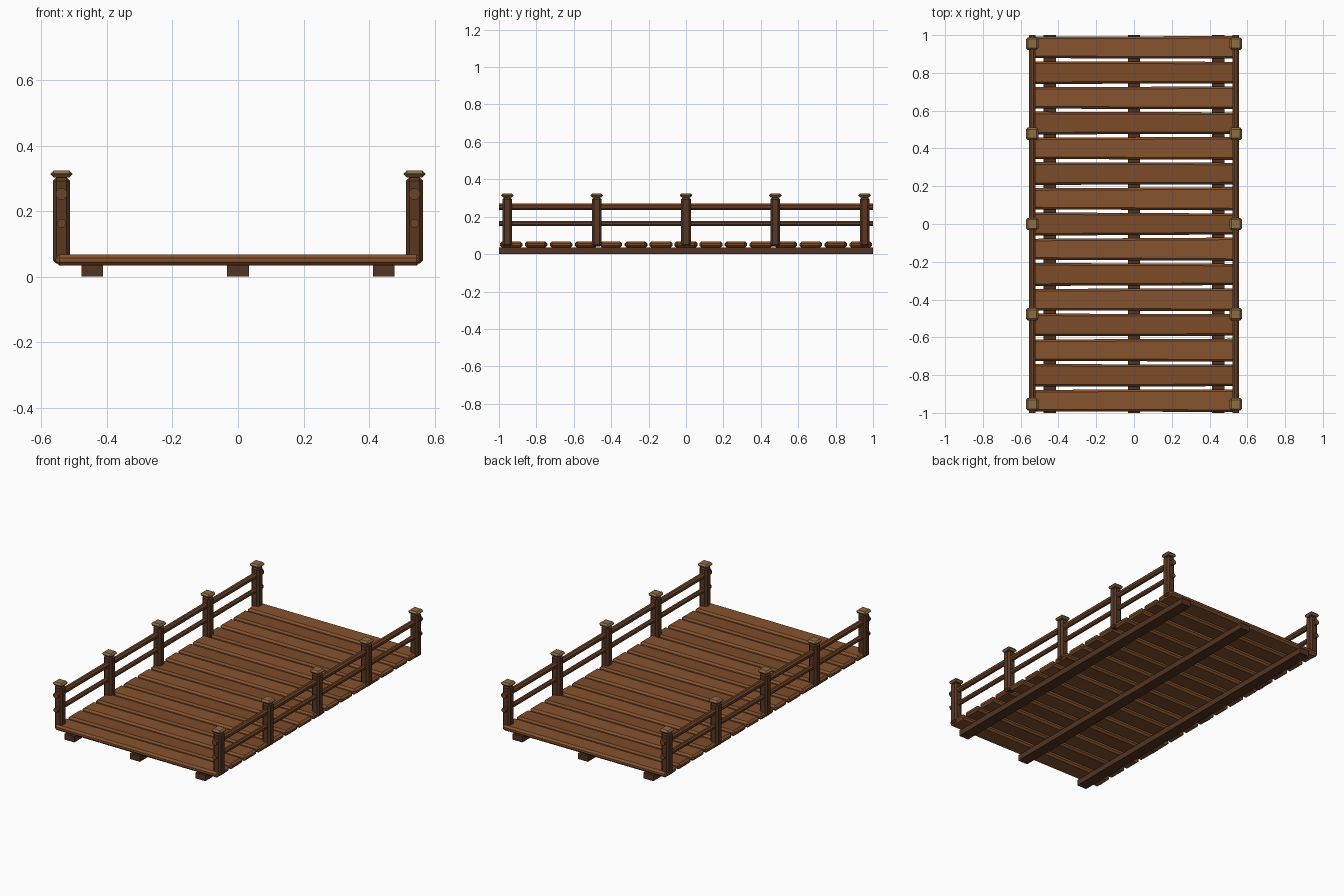
import bpy, bmesh, math, random
from mathutils import Matrix

if "Cube" in bpy.data.objects:
    bpy.data.objects.remove(bpy.data.objects["Cube"])

random.seed(4)

def material(name, rgb):
    m = bpy.data.materials.new(name)
    m.diffuse_color = (*rgb, 1)
    m.use_nodes = True
    m.node_tree.nodes["Principled BSDF"].inputs["Base Color"].default_value = m.diffuse_color
    return m

PLANK_A = material("plank_wood", (0.24, 0.085, 0.026))
PLANK_B = material("plank_wood_dark", (0.20, 0.072, 0.023))
POST = material("post_wood", (0.095, 0.038, 0.017))
JOIST = material("joist_wood", (0.085, 0.033, 0.015))
RAIL = material("rail_wood", (0.15, 0.055, 0.021))
CAP = material("cap_wood", (0.27, 0.15, 0.055))

def finish(bm, name, mat, loc):
    bmesh.ops.recalc_face_normals(bm, faces=bm.faces)
    me = bpy.data.meshes.new(name)
    bm.to_mesh(me)
    bm.free()
    me.materials.append(mat)
    ob = bpy.data.objects.new(name, me)
    ob.location = loc
    bpy.context.collection.objects.link(ob)
    return ob

def box(name, size, loc, mat, chamfer=0, shape=None):
    """Chamfered box; shape optionally adjusts the corners first."""
    bm = bmesh.new()
    bmesh.ops.create_cube(bm, size=1, matrix=Matrix.Diagonal((*size, 1)))
    if shape:
        for v in bm.verts:
            shape(v.co)
    if chamfer:
        bmesh.ops.bevel(bm, geom=bm.edges[:], offset=chamfer, segments=1,
                        profile=0.5, affect='EDGES')
    return finish(bm, name, mat, loc)

def rail(name, radius, loc):
    bm = bmesh.new()
    bmesh.ops.create_cone(bm, cap_ends=True, segments=8, radius1=radius, radius2=radius,
                          depth=2.0, matrix=Matrix.Rotation(math.pi / 2, 4, 'X')
                          @ Matrix.Rotation(math.pi / 8, 4, 'Z'))
    return finish(bm, name, RAIL, loc)

# Joists under the deck
for i, x in enumerate((-0.445, 0, 0.445)):
    box(f"joist_{i+1}", (0.066, 2.0, 0.036), (x, 0, 0.018), JOIST)

# Deck planks, each slightly tapered towards alternating ends
for i in range(15):
    taper = random.uniform(0.02, 0.06) * (-1) ** i
    def shape(co, t=taper):
        co.y *= 1 + math.copysign(t, t * co.x)
    w = 0.117
    y = -0.935 + i * 1.87 / 14
    box(f"deck_plank_{i+1:02d}", (1.112, w, 0.034), (0, y, 0.051),
        PLANK_A if i % 2 == 0 else PLANK_B, 0.011, shape)

# Railings on both sides: posts, caps and two rails
for side, sx in (("left", -1), ("right", 1)):
    x = sx * 0.539
    for i, y in enumerate((-0.955, -0.4775, 0, 0.4775, 0.955)):
        box(f"{side}_post_{i+1}", (0.052, 0.052, 0.264), (x, y, 0.172), POST, 0.011)
        box(f"{side}_post_cap_{i+1}", (0.066, 0.066, 0.022), (x, y, 0.314), CAP, 0.0095)
    rail(f"{side}_upper_rail", 0.018, (x, 0, 0.253))
    rail(f"{side}_lower_rail", 0.0145, (x, 0, 0.163))
